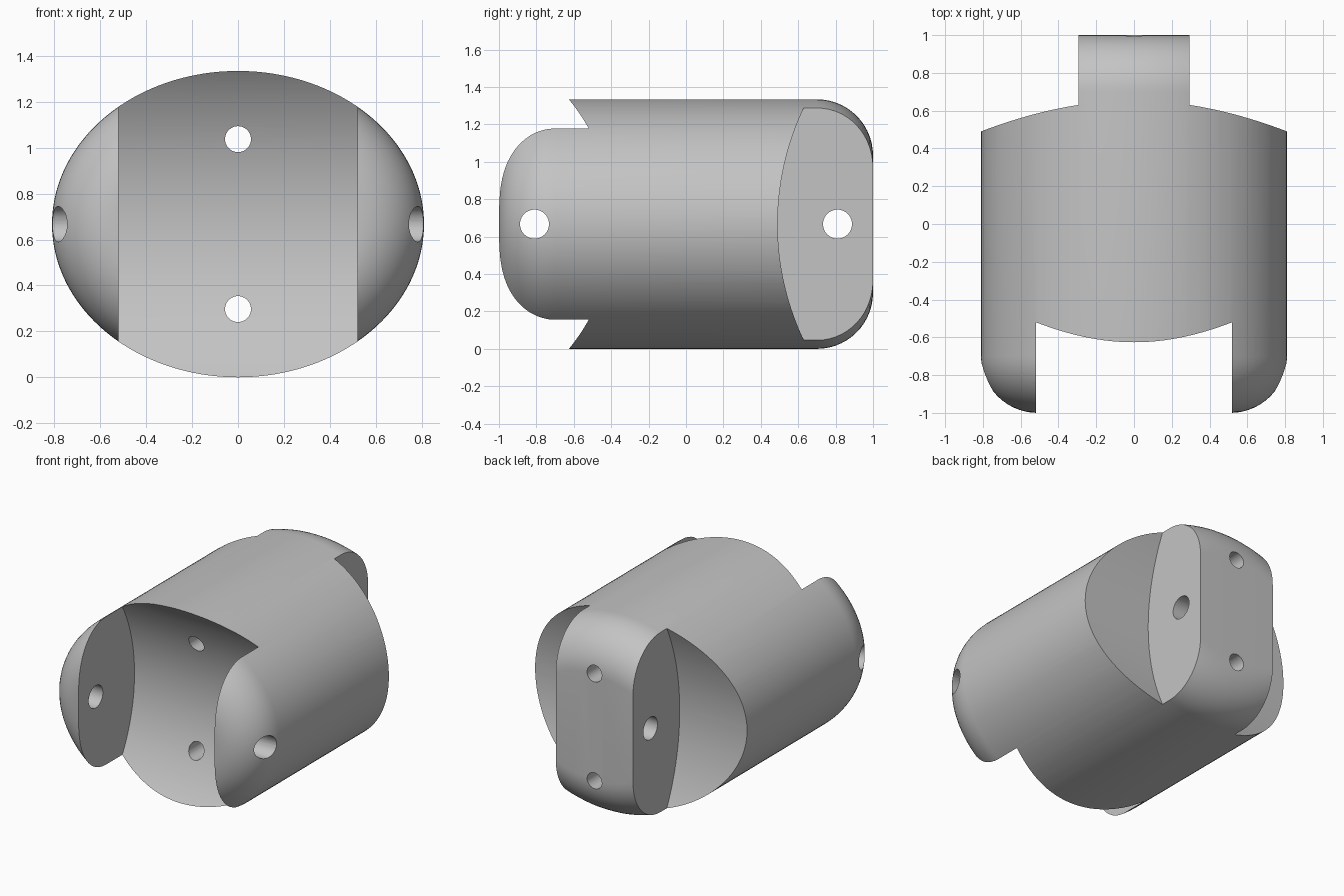
import bpy, bmesh, math
from mathutils import Matrix

if "Cube" in bpy.data.objects:
    bpy.data.objects.remove(bpy.data.objects["Cube"])

RX, RZ, HALF, FILLET = 0.81, 0.667, 1.0, 0.3
SIDES, STEPS = 128, 14

grey = bpy.data.materials.new("plain_grey")
grey.use_nodes = True
colour = (0.55, 0.55, 0.55, 1)
grey.diffuse_color = colour
grey.node_tree.nodes["Principled BSDF"].inputs["Base Color"].default_value = colour


def add_object(name, bm):
    bmesh.ops.recalc_face_normals(bm, faces=bm.faces)
    mesh = bpy.data.meshes.new(name)
    bm.to_mesh(mesh)
    bm.free()
    mesh.materials.append(grey)
    obj = bpy.data.objects.new(name, mesh)
    bpy.context.collection.objects.link(obj)
    return obj


# Oval barrel along y with rounded ends
front = []
for i in range(STEPS + 1):
    a = math.pi / 2 * i / STEPS
    front.append((-HALF + FILLET * (1 - math.sin(a)), FILLET * (1 - math.cos(a))))
stations = front + [(-y, t) for y, t in reversed(front)]
stations.sort()

bm = bmesh.new()
rings = []
for y, inset in stations:
    ring = []
    for k in range(SIDES):
        a = 2 * math.pi * k / SIDES
        ring.append(bm.verts.new(((RX - inset) * math.cos(a), y,
                                  RZ + (RZ - inset) * math.sin(a))))
    rings.append(ring)
for lower, upper in zip(rings, rings[1:]):
    for k in range(SIDES):
        n = (k + 1) % SIDES
        bm.faces.new((lower[k], lower[n], upper[n], upper[k]))
bm.faces.new(rings[0])
bm.faces.new(rings[-1])
body = add_object("joint_link_body", bm)


# Round cutters along x or y
def cut(name, axis, radius, depth, centre, sides):
    bm = bmesh.new()
    turn = Matrix.Rotation(math.pi / 2, 4, "Y" if axis == "x" else "X")
    bmesh.ops.create_cone(bm, cap_ends=True, segments=sides, radius1=radius,
                          radius2=radius, depth=depth,
                          matrix=Matrix.Translation(centre) @ turn)
    cutter = add_object(name, bm)
    cutter.hide_render = True
    mod = body.modifiers.new(name, "BOOLEAN")
    mod.operation = "DIFFERENCE"
    mod.solver = "EXACT"
    mod.object = cutter
    bpy.context.view_layer.objects.active = body
    bpy.ops.object.modifier_apply(modifier=name)
    bpy.data.objects.remove(cutter)


# Fork slot at the front, shoulders beside the rear tongue
cut("fork_slot", "x", 1.05, 1.04, (0, -1.437, RZ), 256)
for side in (-1, 1):
    cut("tongue_shoulder", "x", 1.447, 1.0, (side * 0.795, 1.937, RZ), 256)

# Pin holes across the fork and tongue, cable holes along the body
for y in (-0.81, 0.81):
    cut("pin_hole", "x", 0.0775, 3, (0, y, RZ), 40)
for side in (-1, 1):
    cut("cable_hole", "y", 0.0565, 3, (0, 0, RZ + side * 0.37), 40)

# Smooth curves with crisp cut edges
bpy.ops.object.select_all(action="DESELECT")
body.select_set(True)
bpy.context.view_layer.objects.active = body
bpy.ops.object.shade_smooth_by_angle(angle=math.radians(25))
